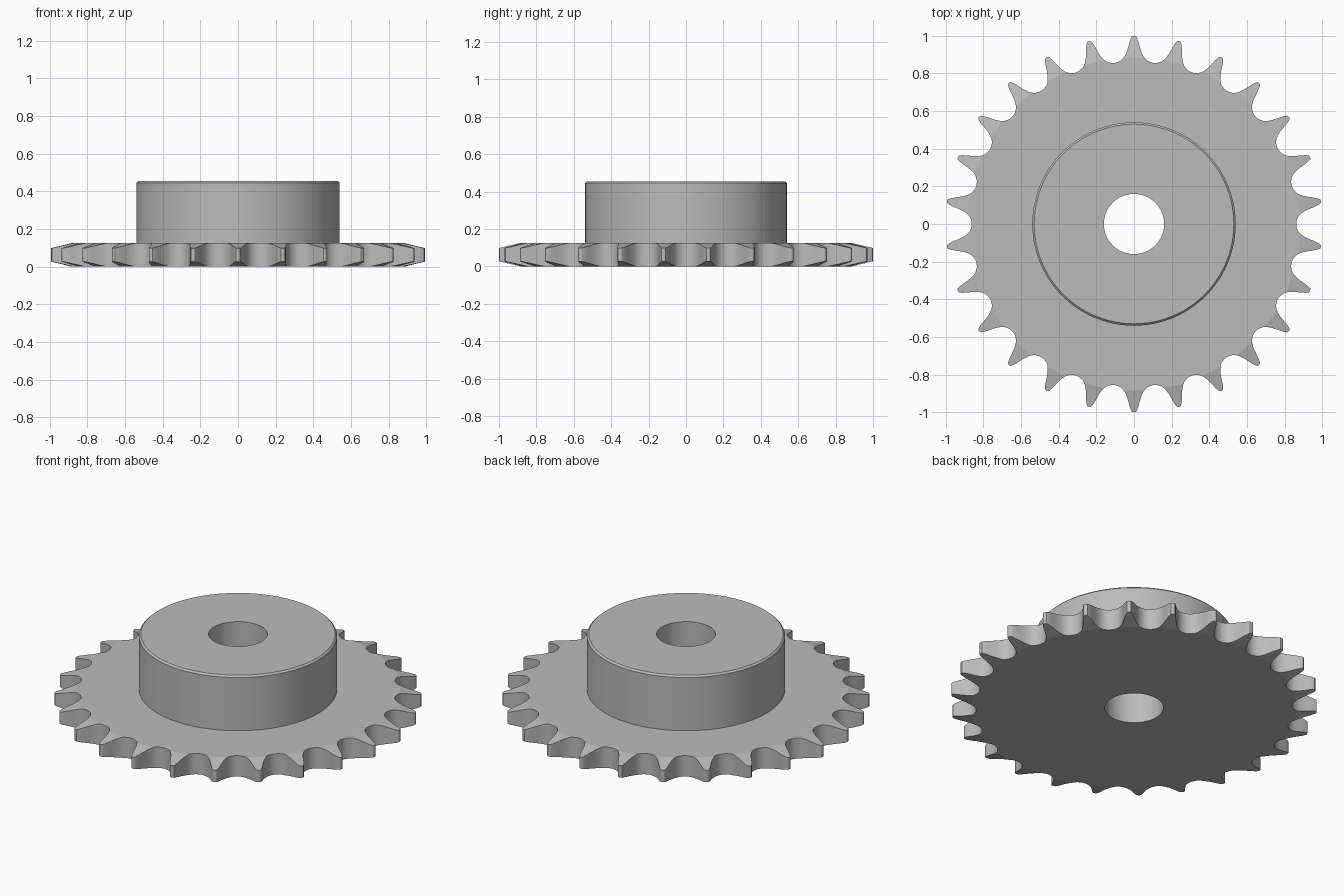
import bpy, bmesh
from math import sin, cos, pi, radians
from mathutils import Vector, Matrix
from mathutils.geometry import interpolate_bezier

cube = bpy.data.objects.get("Cube")
if cube:
    bpy.data.objects.remove(cube, do_unlink=True)

TEETH = 26
PITCH_R, ROLLER_R = 0.935, 0.073
THICK, HEIGHT, HUB_R, BORE_R = 0.125, 0.455, 0.54, 0.16

steel = bpy.data.materials.new("steel_grey")
steel.use_nodes = True
colour = (0.5, 0.5, 0.5, 1)
steel.diffuse_color = colour
steel.node_tree.nodes["Principled BSDF"].inputs["Base Color"].default_value = colour


def make_object(name, bm):
    bmesh.ops.recalc_face_normals(bm, faces=bm.faces)
    mesh = bpy.data.meshes.new(name)
    bm.to_mesh(mesh)
    bm.free()
    mesh.materials.append(steel)
    obj = bpy.data.objects.new(name, mesh)
    bpy.context.collection.objects.link(obj)
    return obj


def lathe(name, profile, closed, steps=156):
    bm = bmesh.new()
    verts = [bm.verts.new((r, 0, z)) for r, z in profile]
    pairs = list(zip(verts, verts[1:]))
    if closed:
        pairs.append((verts[-1], verts[0]))
    edges = [bm.edges.new(p) for p in pairs]
    bmesh.ops.spin(bm, geom=verts + edges, cent=(0, 0, 0), axis=(0, 0, 1),
                   angle=2 * pi, steps=steps, use_merge=True)
    bmesh.ops.remove_doubles(bm, verts=bm.verts, dist=1e-5)
    return make_object(name, bm)


def activate(obj):
    bpy.ops.object.select_all(action='DESELECT')
    obj.select_set(True)
    bpy.context.view_layer.objects.active = obj


def half_tooth():
    """Right half of a tooth pointing along +y, from gap bottom to tip."""
    tilt = Matrix.Rotation(-pi / TEETH, 2)
    seat = [radians(52.7) * i / 8 for i in range(9)]
    pts = [tilt @ Vector((-ROLLER_R * sin(a), PITCH_R - ROLLER_R * cos(a))) for a in seat]
    flank = interpolate_bezier(pts[-1], Vector((0.030, 0.925)),
                               Vector((0.028, 0.965)), Vector((0.013, 0.994)), 9)
    pts += [Vector(p[:2]) for p in flank[1:]]
    return pts + [Vector(p) for p in ((0.0105, 0.9975), (0.006, 0.9993), (0, 1))]


# Toothed outline as a tall prism
half = half_tooth()
tooth = half + [Vector((-p.x, p.y)) for p in reversed(half[1:-1])]
bm = bmesh.new()
ring = []
for i in range(TEETH):
    turn = Matrix.Rotation(2 * pi * i / TEETH, 2)
    ring += [bm.verts.new((*(turn @ p), -0.1)) for p in tooth]
base = bm.faces.new(ring)
top = bmesh.ops.extrude_face_region(bm, geom=[base])["geom"]
bmesh.ops.translate(bm, vec=(0, 0, 0.4),
                    verts=[v for v in top if isinstance(v, bmesh.types.BMVert)])
outline = make_object("tooth_outline_cutter", bm)
outline.hide_render = True

# Plate with bevelled rim and bore, trimmed to the toothed outline
plate = lathe("toothed_plate", [
    (BORE_R, 0), (0.885, 0), (1.03, 0.034),
    (1.03, THICK - 0.034), (0.885, THICK), (BORE_R, THICK)], closed=True)
trim = plate.modifiers.new("trim", 'BOOLEAN')
trim.operation, trim.solver, trim.object = 'INTERSECT', 'EXACT', outline
activate(plate)
bpy.ops.object.modifier_apply(modifier="trim")
bpy.data.objects.remove(outline, do_unlink=True)

# Hub with a small chamfer, open where it meets the plate
hub = lathe("hub", [
    (HUB_R, THICK), (HUB_R, HEIGHT - 0.01), (HUB_R - 0.01, HEIGHT),
    (BORE_R, HEIGHT), (BORE_R, THICK)], closed=False)

for obj in (plate, hub):
    activate(obj)
    bpy.ops.object.shade_smooth_by_angle(angle=radians(12))
